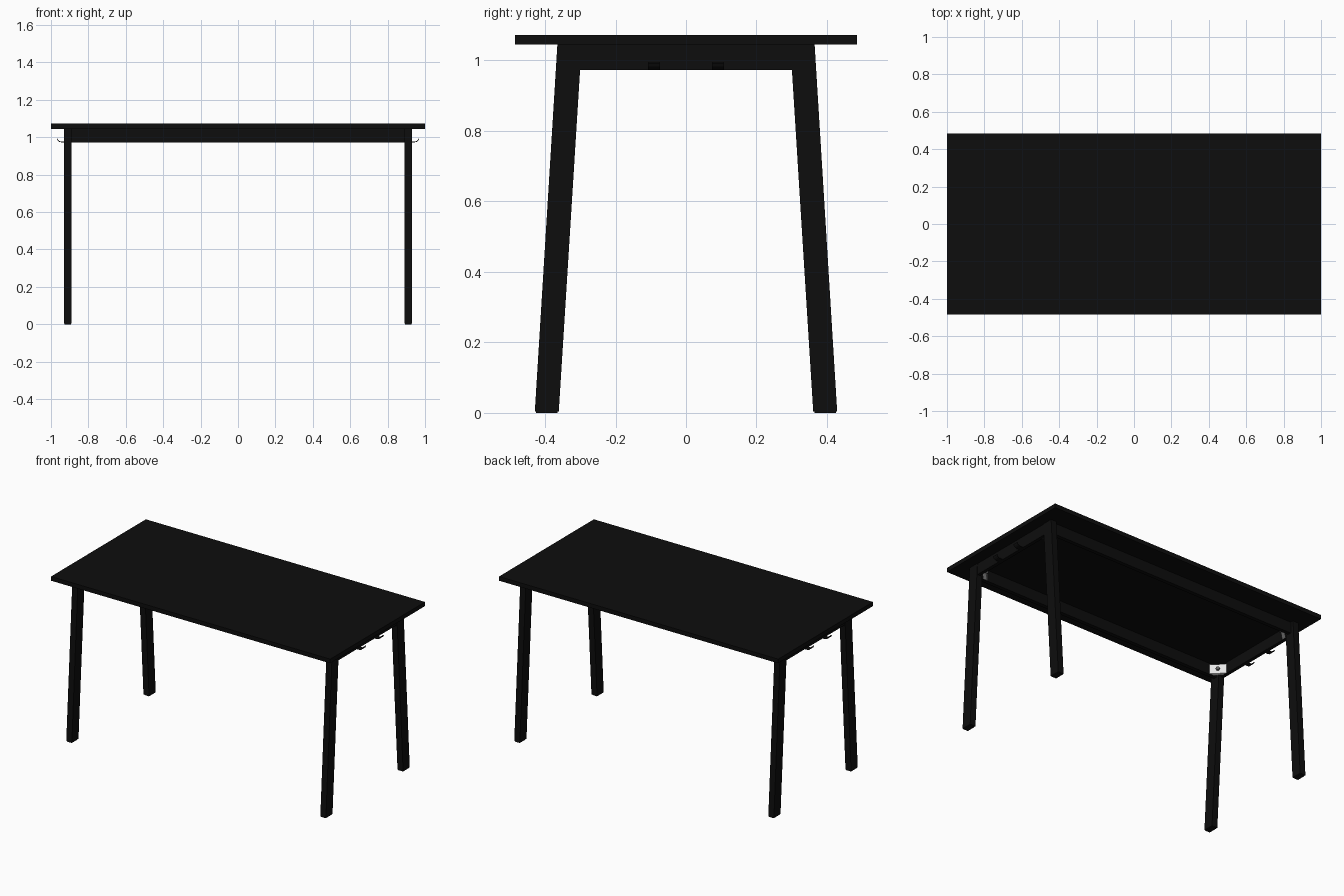
import bpy, bmesh, math
from mathutils import Matrix, Vector

default = bpy.data.objects.get("Cube")
if default:
    bpy.data.objects.remove(default, do_unlink=True)


def material(name, value):
    mat = bpy.data.materials.new(name)
    mat.use_nodes = True
    colour = (value, value, value, 1)
    mat.diffuse_color = colour
    mat.node_tree.nodes["Principled BSDF"].inputs["Base Color"].default_value = colour
    return mat


BLACK = material("matte black", 0.004)
STEEL = material("bright steel", 0.8)
BOLT = material("dark steel", 0.12)


def finish(name, bm, mat, matrix=Matrix()):
    bmesh.ops.recalc_face_normals(bm, faces=bm.faces)
    mesh = bpy.data.meshes.new(name)
    bm.to_mesh(mesh)
    bm.free()
    mesh.materials.append(mat)
    obj = bpy.data.objects.new(name, mesh)
    obj.matrix_world = matrix
    bpy.context.collection.objects.link(obj)
    return obj


def box(name, low, high, mat, matrix=Matrix()):
    low, high = Vector(low), Vector(high)
    bm = bmesh.new()
    bmesh.ops.create_cube(bm, size=1)
    bmesh.ops.scale(bm, vec=high - low, verts=bm.verts)
    bmesh.ops.translate(bm, vec=(low + high) / 2, verts=bm.verts)
    return finish(name, bm, mat, matrix)


def prism(name, outline, direction, mat):
    """Extrude a closed outline along a direction."""
    bm = bmesh.new()
    face = bm.faces.new([bm.verts.new(p) for p in outline])
    new = bmesh.ops.extrude_face_region(bm, geom=[face])["geom"]
    verts = [v for v in new if isinstance(v, bmesh.types.BMVert)]
    bmesh.ops.translate(bm, vec=direction, verts=verts)
    return finish(name, bm, mat)


TOP_LOW, TOP_HIGH = 1.045, 1.072
RAIL_LOW = 0.973

# Table top
box("table_top", (-1, -0.485, TOP_LOW), (1, 0.485, TOP_HIGH), BLACK)

for sx, side in ((1, "left"), (-1, "right")):
    # End rail under the top
    box(f"{side}_end_rail", (min(sx * 0.905, sx * 0.927), -0.305, RAIL_LOW),
        (max(sx * 0.905, sx * 0.927), 0.305, TOP_LOW), BLACK)

    for sy, end in ((-1, "front"), (1, "back")):
        # Splayed leg with a thin foot pad
        leg = [(0.361, 0.004), (0.429, 0.004), (0.365, TOP_LOW), (0.296, TOP_LOW)]
        prism(f"{end}_{side}_leg", [(sx * 0.89, sy * y, z) for y, z in leg],
              (sx * 0.04, 0, 0), BLACK)
        pad = [(0.893, 0.365), (0.927, 0.365), (0.927, 0.426), (0.893, 0.426)]
        prism(f"{end}_{side}_foot_pad", [(sx * x, sy * y, 0) for x, y in pad],
              (0, 0, 0.004), BLACK)

        # Diagonal corner bracket: local +x points out to the corner
        place = (Matrix.Translation((sx * 0.87, sy * 0.285, 1.006))
                 @ Matrix.Rotation(math.atan2(sy, sx), 4, "Z"))
        box(f"{end}_{side}_bracket_plate", (0, -0.05, -0.03), (0.004, 0.05, 0.03), STEEL, place)
        box(f"{end}_{side}_bracket_flange", (0.004, -0.046, -0.03), (0.022, 0.046, -0.026), STEEL, place)

        # Bolt head and nut on the bracket
        bm = bmesh.new()
        bmesh.ops.create_cone(bm, cap_ends=True, segments=6, radius1=0.012,
                              radius2=0.012, depth=0.01)
        turn = Matrix.Translation((-0.005, 0, 0)) @ Matrix.Rotation(math.pi / 2, 4, "Y")
        finish(f"{end}_{side}_bracket_bolt", bm, BOLT, place @ turn)

        # Hook strip bent up at its tip
        path = [(0.905, 0.973), (0.945, 0.973), (0.957, 0.976), (0.965, 0.983), (0.969, 0.992)]
        upper = [(x - 0.002, z + 0.003) for x, z in reversed(path)]
        prism(f"{end}_{side}_hook", [(sx * x, sy * 0.091 - 0.017, z) for x, z in path + upper],
              (0, 0.034, 0), BLACK)

# Long rails between the legs
for sy, end in ((-1, "front"), (1, "back")):
    box(f"{end}_long_rail", (-0.9, min(sy * 0.32, sy * 0.345), RAIL_LOW),
        (0.9, max(sy * 0.32, sy * 0.345), TOP_LOW), BLACK)
